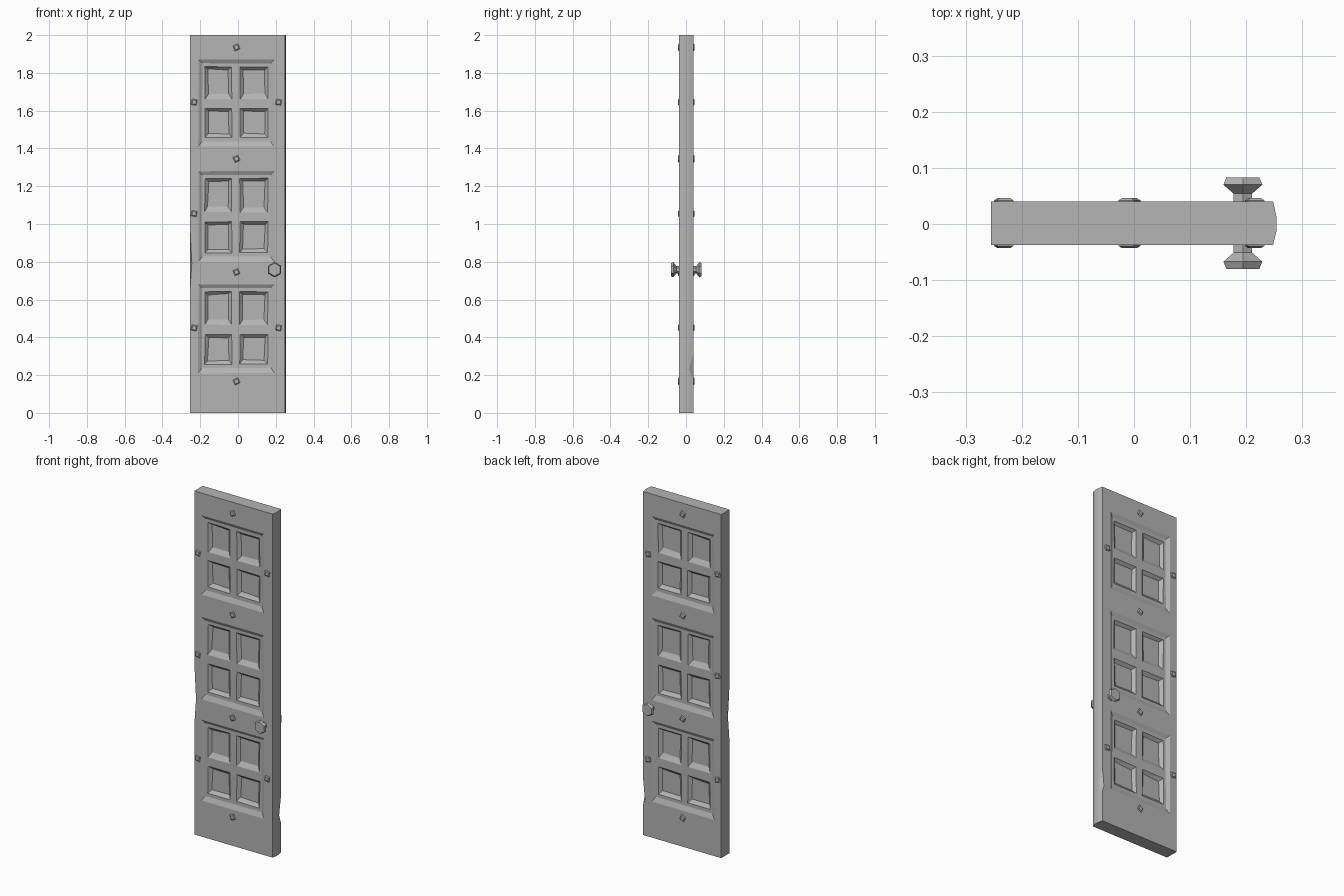
import bpy, bmesh, random
from math import radians, pi
from mathutils import Matrix, Vector

random.seed(4)
if "Cube" in bpy.data.objects:
    bpy.data.objects.remove(bpy.data.objects["Cube"])

FRONT, BACK, HEIGHT = -0.037, 0.04, 2.0
PANEL_DEPTH, WINDOW_DEPTH = 0.011, 0.027

grey = bpy.data.materials.new("plain grey")
grey.use_nodes = True
colour = (0.46, 0.46, 0.46, 1)
grey.diffuse_color = colour
grey.node_tree.nodes["Principled BSDF"].inputs["Base Color"].default_value = colour


def make_object(name, bm):
    bmesh.ops.recalc_face_normals(bm, faces=bm.faces)
    mesh = bpy.data.meshes.new(name)
    bm.to_mesh(mesh)
    bm.free()
    obj = bpy.data.objects.new(name, mesh)
    bpy.context.collection.objects.link(obj)
    obj.data.materials.append(grey)
    return obj


def hull(bm, points):
    verts = [bm.verts.new(p) for p in points]
    bmesh.ops.convex_hull(bm, input=verts)


def recess(bm, side, rect, insets, start, end, wobble):
    """Tapered pit: rect is the opening at depth start, insets shrink it at depth end."""
    x0, x1, z0, z1 = rect
    left, right, low, high = insets
    outer = [(x0, z0), (x1, z0), (x1, z1), (x0, z1)]
    inner = [(x0 + left, z0 + low), (x1 - right, z0 + low),
             (x1 - right, z1 - high), (x0 + left, z1 - high)]
    surface = FRONT if side < 0 else BACK
    points = []
    for o, i in zip(outer, inner):
        shift = Vector([random.uniform(-wobble, wobble) for _ in range(2)])
        i = Vector(i) + shift
        o = Vector(o) + shift * 0.5
        top = o + (o - i) * 0.2          # carry the slope past the opening
        lift = (end - start) * 0.2
        points.append((top.x, surface - side * (start - lift), top.y))
        points.append((i.x, surface - side * end, i.y))
    hull(bm, points)


def cut(target, bm):
    cutter = make_object("cutter", bm)
    cutter.hide_render = True
    mod = target.modifiers.new("cut", "BOOLEAN")
    mod.operation, mod.solver, mod.object = "DIFFERENCE", "EXACT", cutter
    graph = bpy.context.evaluated_depsgraph_get()
    mesh = bpy.data.meshes.new_from_object(target.evaluated_get(graph))
    target.modifiers.clear()
    target.data = mesh
    bpy.data.objects.remove(cutter)


# Door slab, with a slightly rounded knob-side edge
bm = bmesh.new()
outline = [(-0.255, FRONT), (0.248, FRONT), (0.254, -0.012), (0.254, 0.012),
           (0.248, BACK), (-0.255, BACK)]
base = bm.faces.new([bm.verts.new((x, y, 0)) for x, y in outline])
top = bmesh.ops.extrude_face_region(bm, geom=[base])["geom"]
bmesh.ops.translate(bm, vec=(0, 0, HEIGHT),
                    verts=[v for v in top if isinstance(v, bmesh.types.BMVert)])
door = make_object("door_slab", bm)

# Three sunken panels on both sides, each with four deeper windows
panels, windows = bmesh.new(), bmesh.new()
for side in (-1, 1):
    for z0, z1 in ((1.41, 1.87), (0.80, 1.28), (0.21, 0.68)):
        recess(panels, side, (-0.21, 0.192, z0, z1),
               (0.02, 0.02, 0.028, 0.02), 0, PANEL_DEPTH, 0.002)
        middle = (z0 + z1) / 2 - 0.005
        for x0, x1 in ((-0.175, -0.033), (0.01, 0.158)):
            recess(windows, side, (x0, x1, middle + 0.028, z1 - 0.038),
                   (0.017, 0.017, 0.028, 0.014), PANEL_DEPTH, WINDOW_DEPTH, 0.004)
            recess(windows, side, (x0, x1, z0 + 0.048, middle - 0.024),
                   (0.017, 0.017, 0.02, 0.016), PANEL_DEPTH, WINDOW_DEPTH, 0.004)
cut(door, panels)
cut(door, windows)

# Chips worn out of two long edges
chips = bmesh.new()
hull(chips, [(0.249, 0.041, 0.34), (0.249, 0.041, 0.17), (0.256, 0.012, 0.23),
             (0.236, 0.041, 0.21), (0.3, 0.08, 0.25)])
hull(chips, [(-0.256, -0.038, 1.02), (-0.256, -0.038, 0.62), (-0.256, -0.01, 0.8),
             (-0.244, -0.038, 0.79), (-0.3, -0.08, 0.8)])
cut(door, chips)


def lathe(name, sides, rings, x, z, side, turn):
    """Stacked regular polygons growing out of one face of the door."""
    bm = bmesh.new()
    surface = FRONT if side < 0 else BACK
    loops = []
    for radius, out in rings:
        loop = []
        for k in range(sides):
            p = Matrix.Rotation(turn + 2 * pi * k / sides, 3, "Y") @ Vector((0, 0, radius))
            loop.append(bm.verts.new((x + p.x, surface + side * out, z + p.z)))
        loops.append(loop)
    for a, b in zip(loops, loops[1:]):
        for k in range(sides):
            n = (k + 1) % sides
            bm.faces.new((a[k], a[n], b[n], b[k]))
    bm.faces.new(loops[0])
    bm.faces.new(loops[-1])
    return make_object(name, bm)


# Studs and hexagonal knobs on both faces
studs = [(-0.008, z, 20) for z in (1.935, 1.345, 0.745, 0.167)]
studs += [(-0.232, z, 55) for z in (1.645, 1.055, 0.45)]
studs += [(0.215, z, 55) for z in (1.645, 0.45)]
stud_rings = [(0.021, -0.004), (0.021, 0.002), (0.014, 0.006)]
knob_rings = [(0.019, -0.004), (0.019, 0.014), (0.04, 0.03), (0.034, 0.043)]
for side, label in ((-1, "front"), (1, "back")):
    for number, (x, z, angle) in enumerate(studs, 1):
        lathe(f"{label}_stud_{number}", 4, stud_rings, x, z, side, radians(angle))
    lathe(f"{label}_knob", 6, knob_rings, 0.194, 0.758, side, 0)
